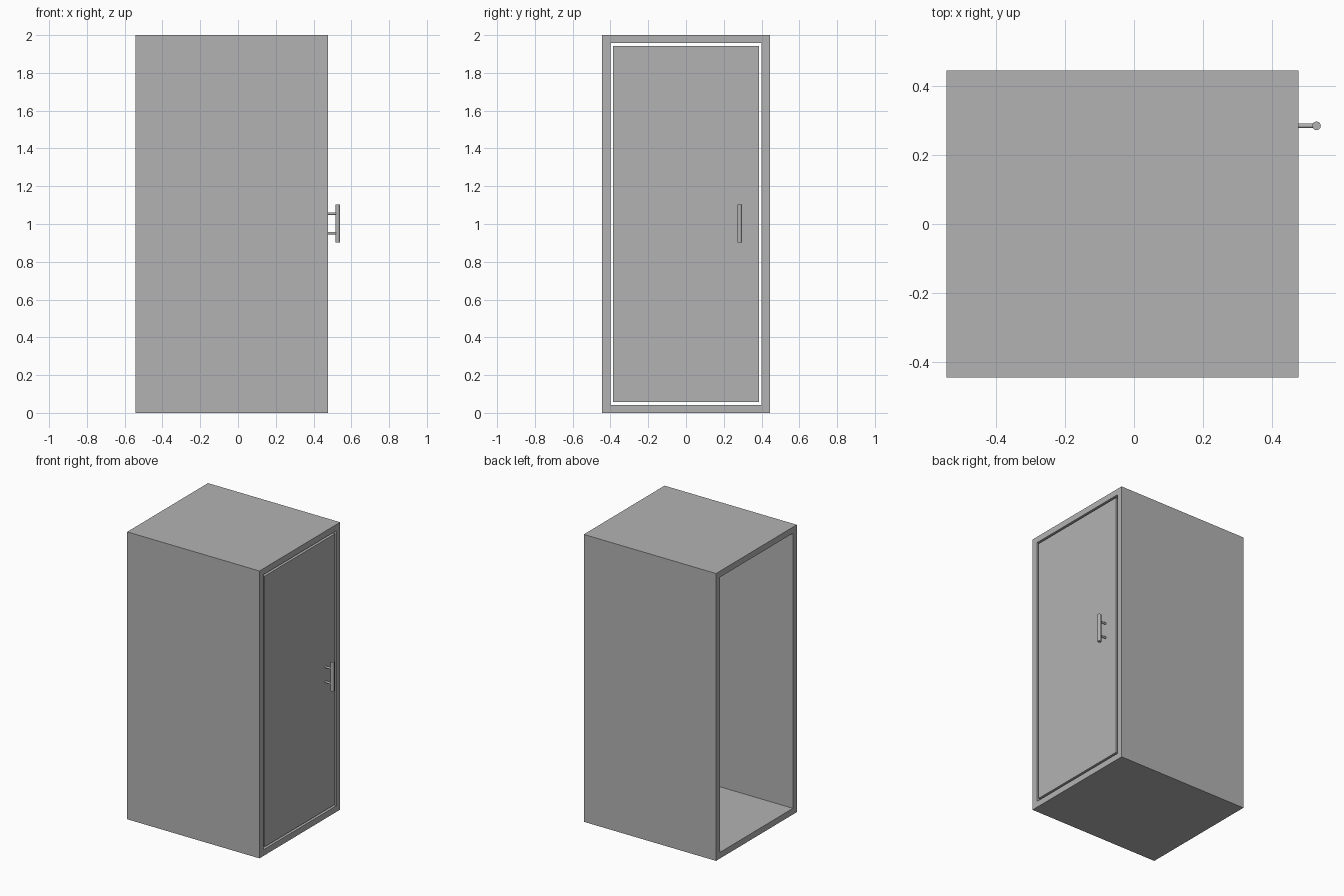
import bpy, bmesh
from mathutils import Matrix, Vector

cube = bpy.data.objects.get("Cube")
if cube:
    bpy.data.objects.remove(cube, do_unlink=True)

grey = bpy.data.materials.new("plain grey")
grey.use_nodes = True
COLOUR = (0.45, 0.45, 0.45, 1)
grey.diffuse_color = COLOUR
grey.node_tree.nodes["Principled BSDF"].inputs["Base Color"].default_value = COLOUR

BACK, FACE = -0.542, 0.476      # open end and door end of the shell
HALF_W, WALL, GAP = 0.444, 0.043, 0.015
HEIGHT = 2.0
DOOR_THICK = 0.04


def finish(name, bm):
    bmesh.ops.recalc_face_normals(bm, faces=bm.faces)
    mesh = bpy.data.meshes.new(name)
    bm.to_mesh(mesh)
    bm.free()
    mesh.materials.append(grey)
    obj = bpy.data.objects.new(name, mesh)
    bpy.context.collection.objects.link(obj)
    return obj


def rod(name, start, end, radius):
    start, end = Vector(start), Vector(end)
    axis = end - start
    turn = axis.to_track_quat('Z', 'Y').to_matrix().to_4x4()
    bm = bmesh.new()
    bmesh.ops.create_cone(bm, cap_ends=True, segments=32, radius1=radius, radius2=radius,
                          depth=axis.length,
                          matrix=Matrix.Translation((start + end) / 2) @ turn)
    obj = finish(name, bm)
    bpy.ops.object.select_all(action='DESELECT')
    obj.select_set(True)
    bpy.context.view_layer.objects.active = obj
    bpy.ops.object.shade_smooth_by_angle()


def ring(bm, x, inset):
    y, low, high = HALF_W - inset, inset, HEIGHT - inset
    return [bm.verts.new((x, a, b)) for a, b in ((-y, low), (y, low), (y, high), (-y, high))]


# Rectangular tube, open at both ends
bm = bmesh.new()
loops = [ring(bm, BACK, 0), ring(bm, FACE, 0), ring(bm, FACE, WALL), ring(bm, BACK, WALL)]
for a, b in zip(loops, loops[1:] + loops[:1]):
    for i in range(4):
        j = (i + 1) % 4
        bm.faces.new((a[i], a[j], b[j], b[i]))
finish("cabin_shell", bm)

# Door slab, flush with the frame and separated by a thin gap
bm = bmesh.new()
inner, outer = ring(bm, FACE - DOOR_THICK, WALL + GAP), ring(bm, FACE, WALL + GAP)
bm.faces.new(inner)
bm.faces.new(outer)
for i in range(4):
    j = (i + 1) % 4
    bm.faces.new((inner[i], inner[j], outer[j], outer[i]))
finish("door", bm)

# Pull handle on two standoffs
HX, HY, HZ = 0.528, 0.284, 1.003
rod("handle_bar", (HX, HY, HZ - 0.1), (HX, HY, HZ + 0.1), 0.0122)
for side, label in ((-1, "lower"), (1, "upper")):
    z = HZ + side * 0.052
    rod("handle_standoff_" + label, (FACE - 0.005, HY, z), (HX, HY, z), 0.007)
